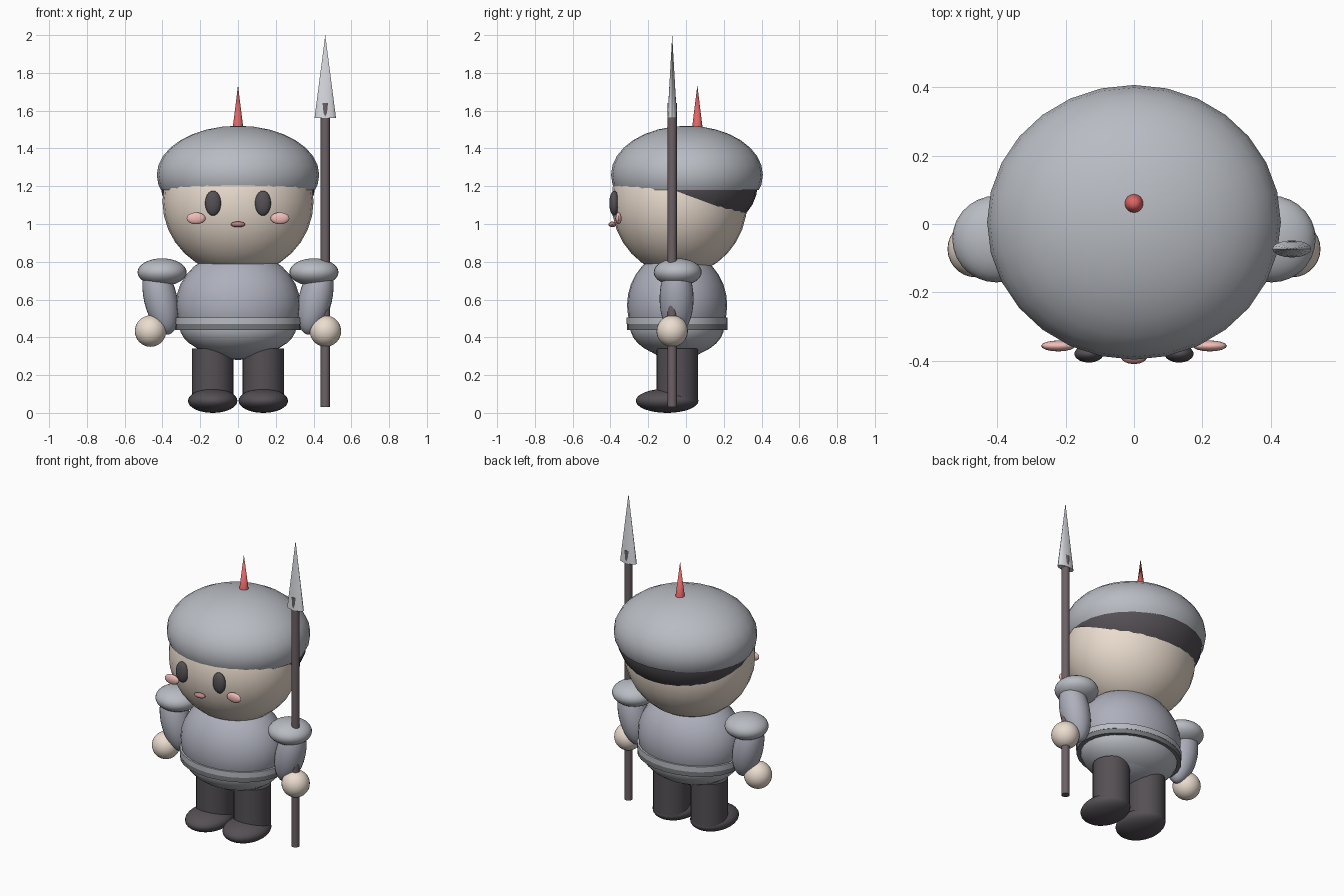
import bpy, bmesh, math
from mathutils import Vector

if "Cube" in bpy.data.objects:
    bpy.data.objects.remove(bpy.data.objects["Cube"])


def material(name, r, g, b):
    m = bpy.data.materials.new(name)
    m.diffuse_color = (r, g, b, 1)
    m.use_nodes = True
    m.node_tree.nodes["Principled BSDF"].inputs["Base Color"].default_value = m.diffuse_color
    return m


SKIN = material("skin", 0.83, 0.72, 0.62)
STEEL = material("steel", 0.48, 0.50, 0.54)
CLOTH = material("cloth", 0.42, 0.43, 0.50)
BELT = material("belt_dark", 0.18, 0.19, 0.20)
DARK = material("dark", 0.09, 0.08, 0.09)
WOOD = material("wood", 0.15, 0.12, 0.13)
BLADE = material("blade", 0.68, 0.70, 0.74)
RED = material("red", 0.75, 0.13, 0.13)
PINK = material("pink", 0.88, 0.50, 0.47)
LIP = material("lip", 0.50, 0.22, 0.22)


def finish(name, mat):
    ob = bpy.context.object
    ob.name = name
    ob.data.materials.append(mat)
    bpy.ops.object.transform_apply(location=True, rotation=True, scale=True)
    bpy.ops.object.shade_smooth_by_angle(angle=math.radians(40))
    return ob


def ball(name, loc, radii, mat, tilt=0, seg=28):
    bpy.ops.mesh.primitive_uv_sphere_add(segments=seg, ring_count=seg // 2 + 2, location=loc,
                                         rotation=(0, tilt, 0))
    bpy.context.object.scale = radii
    return finish(name, mat)


def cone(name, x, y, z0, z1, r0, r1, mat, flat=1.0, seg=28):
    bpy.ops.mesh.primitive_cone_add(vertices=seg, radius1=r0, radius2=r1, depth=z1 - z0,
                                    location=(x, y, (z0 + z1) / 2))
    bpy.context.object.scale = (1, flat, 1)
    return finish(name, mat)


def cut_below(ob, point, normal):
    bm = bmesh.new()
    bm.from_mesh(ob.data)
    bmesh.ops.bisect_plane(bm, geom=bm.verts[:] + bm.edges[:] + bm.faces[:],
                           plane_co=Vector(point), plane_no=Vector(normal), clear_inner=True)
    bm.to_mesh(ob.data)
    bm.free()


# head, hair and helmet
ball("head", (0, -0.035, 1.12), (0.40, 0.36, 0.39), SKIN)
hair = ball("hair", (0, 0.01, 1.21), (0.41, 0.37, 0.28), DARK)
cut_below(hair, (0, -0.04, 1.17), (0, 0.13, 0.35))
helmet = ball("helmet", (0, 0.005, 1.26), (0.43, 0.402, 0.26), STEEL)
cut_below(helmet, (0, 0, 1.18), (0, 0, 1))
cone("helmet_spike", 0, 0.06, 1.50, 1.735, 0.029, 0, RED, seg=16)
ball("mouth", (0, -0.39, 0.998), (0.038, 0.02, 0.015), LIP, seg=16)

# torso, skirt and two-tone belt
ball("torso", (0, -0.047, 0.57), (0.33, 0.265, 0.29), CLOTH)
ball("skirt", (0, -0.047, 0.46), (0.31, 0.25, 0.165), STEEL)
cone("belt_upper", 0, -0.047, 0.47, 0.505, 0.335, 0.335, STEEL, flat=0.8)
cone("belt_lower", 0, -0.047, 0.44, 0.47, 0.333, 0.333, BELT, flat=0.8)

# mirrored face details and limbs
for side, s in (("left", -1), ("right", 1)):
    ball(side + "_eye", (s * 0.132, -0.38, 1.11), (0.043, 0.026, 0.066), DARK, seg=18)
    ball(side + "_cheek", (s * 0.222, -0.357, 1.03), (0.05, 0.016, 0.031), PINK, seg=16)
    ball(side + "_shoulder_pad", (s * 0.402, -0.044, 0.745), (0.13, 0.127, 0.073), STEEL)
    ball(side + "_arm", (s * 0.41, -0.05, 0.605), (0.088, 0.09, 0.195), CLOTH,
         tilt=s * math.radians(13))
    ball(side + "_hand", (s * 0.463, -0.073, 0.433), (0.083, 0.083, 0.083), SKIN)
    cone(side + "_leg", s * 0.134, -0.046, 0.065, 0.342, 0.11, 0.11, DARK)
    ball(side + "_boot", (s * 0.134, -0.1, 0.064), (0.131, 0.166, 0.064), DARK)

# spear
cone("spear_shaft", 0.462, -0.073, 0.03, 1.64, 0.0245, 0.0245, WOOD, seg=16)
cone("spear_head", 0.462, -0.073, 1.56, 2.0, 0.057, 0, BLADE, flat=0.44, seg=16)
